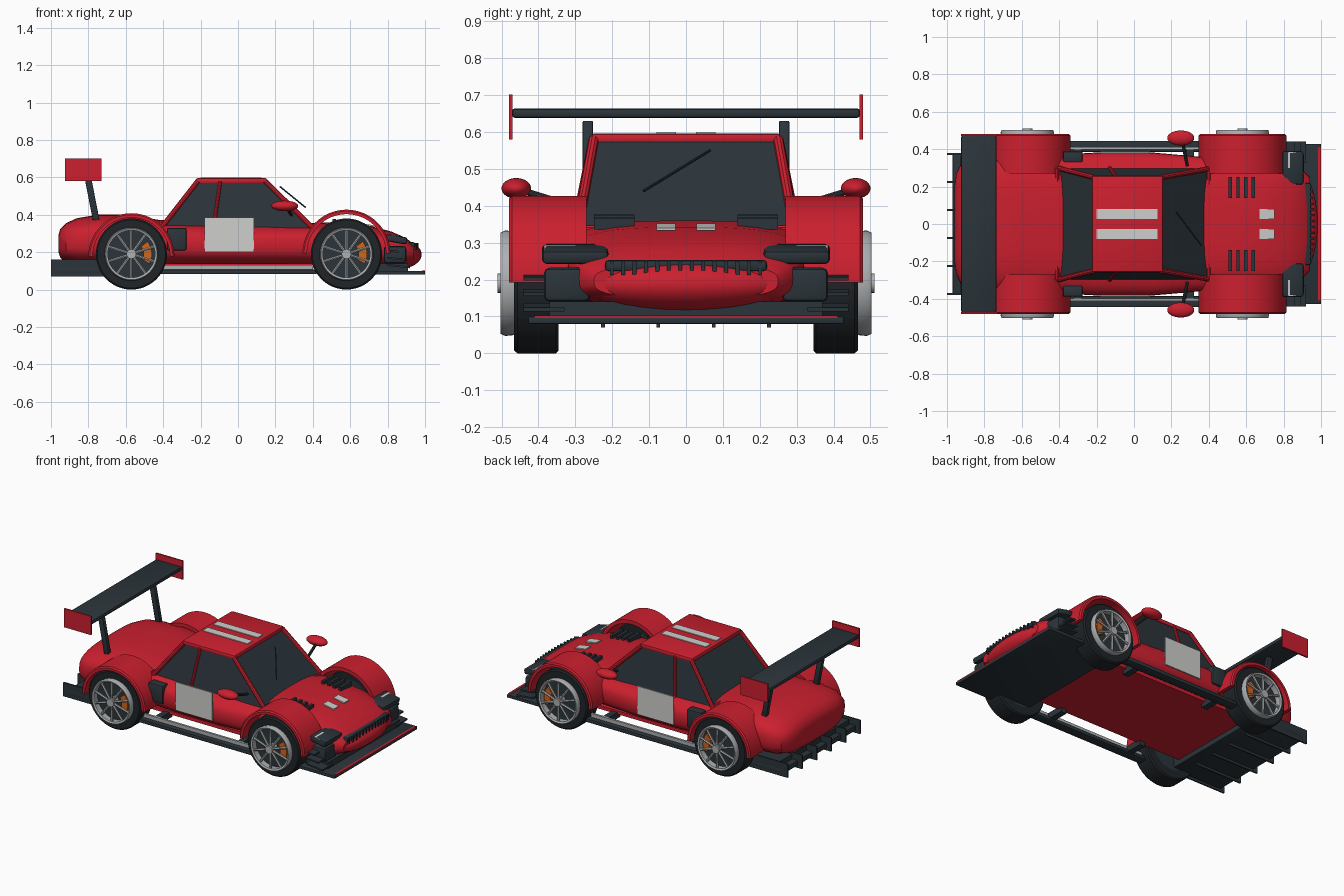
import bpy, bmesh, math
from mathutils import Vector, Matrix

if "Cube" in bpy.data.objects:
    bpy.data.objects.remove(bpy.data.objects["Cube"], do_unlink=True)


def material(name, rgb):
    m = bpy.data.materials.new(name)
    m.use_nodes = True
    m.diffuse_color = (*rgb, 1)
    m.node_tree.nodes["Principled BSDF"].inputs["Base Color"].default_value = (*rgb, 1)
    return m


RED = material("red paint", (0.6, 0.014, 0.028))
DARK = material("dark slate", (0.024, 0.035, 0.043))
TYRE = material("tyre rubber", (0.014, 0.018, 0.021))
SILVER = material("silver", (0.42, 0.43, 0.44))
WHITE = material("pale grey", (0.62, 0.62, 0.61))
ORANGE = material("caliper orange", (0.65, 0.13, 0.01))


def finish(name, bm, mat, smooth=False):
    bmesh.ops.recalc_face_normals(bm, faces=bm.faces)
    me = bpy.data.meshes.new(name)
    bm.to_mesh(me)
    bm.free()
    me.materials.append(mat)
    ob = bpy.data.objects.new(name, me)
    bpy.context.collection.objects.link(ob)
    if smooth:
        bpy.ops.object.select_all(action='DESELECT')
        ob.select_set(True)
        bpy.context.view_layer.objects.active = ob
        bpy.ops.object.shade_smooth_by_angle(angle=math.radians(35))
    return ob


def box(name, mat, x, y, z, bevel=0, rot=None):
    """Box from (min, max) pairs, optionally bevelled and turned about its centre."""
    bm = bmesh.new()
    bmesh.ops.create_cube(bm, size=1)
    size = [p[1] - p[0] for p in (x, y, z)]
    bmesh.ops.scale(bm, vec=size, verts=bm.verts)
    if bevel:
        bmesh.ops.bevel(bm, geom=bm.edges[:], offset=bevel, segments=2, profile=0.5, affect='EDGES')
    if rot:
        bmesh.ops.rotate(bm, matrix=Matrix.Rotation(math.radians(rot[0]), 3, rot[1]), verts=bm.verts)
    bmesh.ops.translate(bm, vec=[sum(p) / 2 for p in (x, y, z)], verts=bm.verts)
    return finish(name, bm, mat, bool(bevel))


def rod(name, mat, a, b, r, sides=10):
    a, b = Vector(a), Vector(b)
    bm = bmesh.new()
    bmesh.ops.create_cone(bm, cap_ends=True, segments=sides, radius1=r, radius2=r, depth=(b - a).length)
    turn = Vector((0, 0, 1)).rotation_difference(b - a).to_matrix().to_4x4()
    bmesh.ops.transform(bm, matrix=Matrix.Translation((a + b) / 2) @ turn, verts=bm.verts)
    return finish(name, bm, mat, sides > 6)


def ellipsoid(name, mat, centre, radii):
    bm = bmesh.new()
    bmesh.ops.create_uvsphere(bm, u_segments=32, v_segments=20, radius=1)
    bmesh.ops.scale(bm, vec=radii, verts=bm.verts)
    bmesh.ops.translate(bm, vec=centre, verts=bm.verts)
    return finish(name, bm, mat, True)


def loft(name, mat, rings, closed=False):
    """Skin rings of points; closed joins the last ring to the first."""
    bm = bmesh.new()
    vs = [[bm.verts.new(p) for p in ring] for ring in rings]
    n = len(vs[0])
    for i in range(len(vs) if closed else len(vs) - 1):
        a, b = vs[i], vs[(i + 1) % len(vs)]
        for k in range(n):
            bm.faces.new((a[k], a[(k + 1) % n], b[(k + 1) % n], b[k]))
    if not closed:
        bm.faces.new(vs[0])
        bm.faces.new(vs[-1])
    return finish(name, bm, mat, True)


def revolve(name, mat, profile, cx, cz, start=0, end=360, steps=48):
    """Sweep a closed (radius, y) profile about the y axis through (cx, cz)."""
    full = end - start == 360
    rings = []
    for i in range(steps if full else steps + 1):
        t = math.radians(start + (end - start) * i / steps)
        rings.append([(cx + r * math.cos(t), y, cz + r * math.sin(t)) for r, y in profile])
    return loft(name, mat, rings, full)


# Main body: rounded sections of (x, half width, bottom, top)
sections = [(-0.96, 0.2, 0.2, 0.29), (-0.95, 0.27, 0.17, 0.325), (-0.92, 0.33, 0.145, 0.355),
            (-0.86, 0.36, 0.13, 0.382), (-0.75, 0.365, 0.12, 0.4), (-0.6, 0.365, 0.12, 0.4),
            (-0.42, 0.37, 0.12, 0.372), (-0.2, 0.382, 0.12, 0.362), (0.1, 0.382, 0.12, 0.358),
            (0.35, 0.36, 0.12, 0.355), (0.55, 0.34, 0.12, 0.36), (0.7, 0.335, 0.12, 0.342),
            (0.82, 0.32, 0.12, 0.31), (0.9, 0.29, 0.13, 0.275), (0.94, 0.25, 0.15, 0.24)]


def section(x, w, lo, hi, n=40):
    ring = []
    for k in range(n):
        c, s = math.cos(math.tau * k / n), math.sin(math.tau * k / n)
        e = 2 / 3
        ring.append((x, w * math.copysign(abs(c) ** e, c),
                     (lo + hi) / 2 + (hi - lo) / 2 * math.copysign(abs(s) ** e, s)))
    return ring


loft("body", RED, [section(*s) for s in sections])
box("floor", RED, (-0.7, 0.7), (-0.31, 0.31), (0.118, 0.14))
ellipsoid("nose_bumper", RED, (0.86, 0, 0.187), (0.122, 0.295, 0.076))

# Cabin glass, roof and pillars
base = [(0.4, 0.295, 0.33), (-0.41, 0.3, 0.33)]
top = [(0.145, 0.25, 0.58), (-0.215, 0.25, 0.58)]


def quad(pts):
    (fx, fy, fz), (rx, ry, rz) = pts
    return [(fx, fy, fz), (rx, ry, rz), (rx, -ry, rz), (fx, -fy, fz)]


loft("cabin_glass", DARK, [quad(base), quad(top)])
box("roof", RED, (-0.225, 0.155), (-0.258, 0.258), (0.567, 0.596), 0.01)
rod("windscreen_sill", RED, (0.4, -0.295, 0.338), (0.4, 0.295, 0.338), 0.01)
rod("rear_window_sill", RED, (-0.41, -0.3, 0.35), (-0.41, 0.3, 0.35), 0.012)
rod("wiper", DARK, (0.225, 0.065, 0.55), (0.36, -0.115, 0.44), 0.004)

for s in (1, -1):
    for a, b in zip(base, top):
        rod("corner_pillar", RED, (a[0], s * a[1], a[2]), (b[0], s * b[1], b[2]), 0.014)
    rod("door_pillar", RED, (-0.13, s * 0.3, 0.33), (-0.095, s * 0.252, 0.58), 0.01)
    box("roof_stripe", WHITE, (-0.2, 0.125), sorted((s * 0.027, s * 0.08)), (0.594, 0.6))
    box("hood_patch", WHITE, (0.67, 0.75), sorted((s * 0.028, s * 0.08)), (0.339, 0.346), rot=(9, 'Y'))
    for i in range(4):
        x = 0.515 + i * 0.041
        box("hood_louvre", DARK, (x - 0.009, x + 0.009), sorted((s * 0.14, s * 0.25)),
            (0.335, 0.376 - i * 0.003))

    # Mirrors, door number plates and side intakes
    ellipsoid("mirror", RED, (0.25, s * 0.46, 0.447), (0.072, 0.04, 0.028))
    rod("mirror_arm", DARK, (0.285, s * 0.31, 0.4), (0.26, s * 0.44, 0.44), 0.009)
    box("door_plate", WHITE, (-0.18, 0.085), sorted((s * 0.38, s * 0.388)), (0.2, 0.385))
    box("side_intake", DARK, (-0.38, -0.275), sorted((s * 0.33, s * 0.388)), (0.21, 0.33), 0.008)

    # Side skirts
    box("side_skirt", DARK, (-0.42, 0.42), sorted((s * 0.385, s * 0.445)), (0.082, 0.106), 0.005)
    box("skirt_stripe", SILVER, (-0.4, 0.4), sorted((s * 0.398, s * 0.412)), (0.104, 0.13))
    for x in (-0.3, 0.3):
        box("skirt_bracket", DARK, (x - 0.02, x + 0.02), sorted((s * 0.28, s * 0.4)), (0.09, 0.13))

    # Wheel arches
    for name, x, r, z in (("front_arch", 0.58, 0.235, 0.192), ("rear_arch", -0.57, 0.23, 0.178)):
        shell = [(r, s * 0.27), (r, s * 0.472), (r - 0.008, s * 0.48), (r - 0.024, s * 0.48), (r - 0.024, s * 0.27)]
        revolve(name, RED, shell, x, z, 0, 180)

    # Wheels
    for x in (0.58, -0.57):
        tread = [(0.13, 0.345), (0.182, 0.345), (0.19, 0.353), (0.19, 0.457), (0.182, 0.466), (0.13, 0.466)]
        revolve("tyre", TYRE, [(r, s * y) for r, y in tread], x, 0.19)
        rod("wheel_well_disc", DARK, (x, s * 0.35, 0.19), (x, s * 0.455, 0.19), 0.14, 40)
        rim = [(0.126, 0.46), (0.14, 0.46), (0.143, 0.49), (0.137, 0.503), (0.126, 0.498)]
        revolve("rim", SILVER, [(r, s * y) for r, y in rim], x, 0.19)
        rod("hub", SILVER, (x, s * 0.45, 0.19), (x, s * 0.511, 0.19), 0.026, 20)
        revolve("caliper", ORANGE, [(0.065, s * 0.45), (0.11, s * 0.45), (0.11, s * 0.484), (0.065, s * 0.484)],
                x, 0.19, -28, 38, 10)
        for k in range(10):
            t = math.tau * (k + 0.5) / 10
            rod("spoke", SILVER, (x + 0.02 * math.cos(t), s * 0.494, 0.19 + 0.02 * math.sin(t)),
                (x + 0.132 * math.cos(t), s * 0.49, 0.19 + 0.132 * math.sin(t)), 0.008, 6)

    # Headlights, bumper intakes and canards
    box("headlight_housing", DARK, (0.79, 0.905), sorted((s * 0.21, s * 0.39)), (0.25, 0.288), 0.012, (10, 'Y'))
    box("headlight", WHITE, (0.82, 0.9), sorted((s * 0.3, s * 0.385)), (0.275, 0.284), rot=(14, 'Y'))
    box("bumper_intake", DARK, (0.78, 0.9), sorted((s * 0.26, s * 0.385)), (0.14, 0.232), 0.015)
    for i in range(3):
        box("canard", DARK, (0.8, 0.92 - 0.03 * i), sorted((s * 0.33, s * 0.44)),
            (0.12 + 0.04 * i, 0.13 + 0.04 * i), rot=(6, 'Y'))

    # Rear wing supports and end plates
    box("wing_strut", DARK, (-0.8, -0.765), sorted((s * 0.252, s * 0.28)), (0.36, 0.63), 0.004, (-11, 'Y'))
    box("wing_end_plate", RED, (-0.925, -0.73), sorted((s * 0.47, s * 0.48)), (0.58, 0.702))

# Rear wing
box("rear_wing", DARK, (-0.925, -0.735), (-0.472, 0.472), (0.638, 0.664), 0.009)

# Grille with teeth
box("grille", DARK, (0.85, 0.947), (-0.22, 0.22), (0.222, 0.253), 0.01)
for i in range(14):
    y = (i - 6.5) * 0.031
    box("grille_tooth", DARK, (0.93, 0.965 - 0.35 * y * y), (y - 0.005, y + 0.005), (0.212, 0.25))

# Front splitter with red edge
box("front_splitter", DARK, (0.5, 1.0), (-0.428, 0.428), (0.08, 0.1), 0.004)
box("splitter_edge", RED, (0.985, 1.0), (-0.41, 0.41), (0.095, 0.102))
box("splitter_riser", DARK, (0.72, 0.91), (-0.37, 0.37), (0.098, 0.14))

# Rear diffuser with fins
box("diffuser", DARK, (-0.97, -0.6), (-0.38, 0.38), (0.085, 0.118), 0.004)
box("diffuser_step", DARK, (-0.93, -0.6), (-0.36, 0.36), (0.11, 0.15))
for i in range(6):
    y = (i - 2.5) * 0.15
    box("diffuser_fin", DARK, (-1.0, -0.66), (y - 0.005, y + 0.005), (0.07, 0.16))
